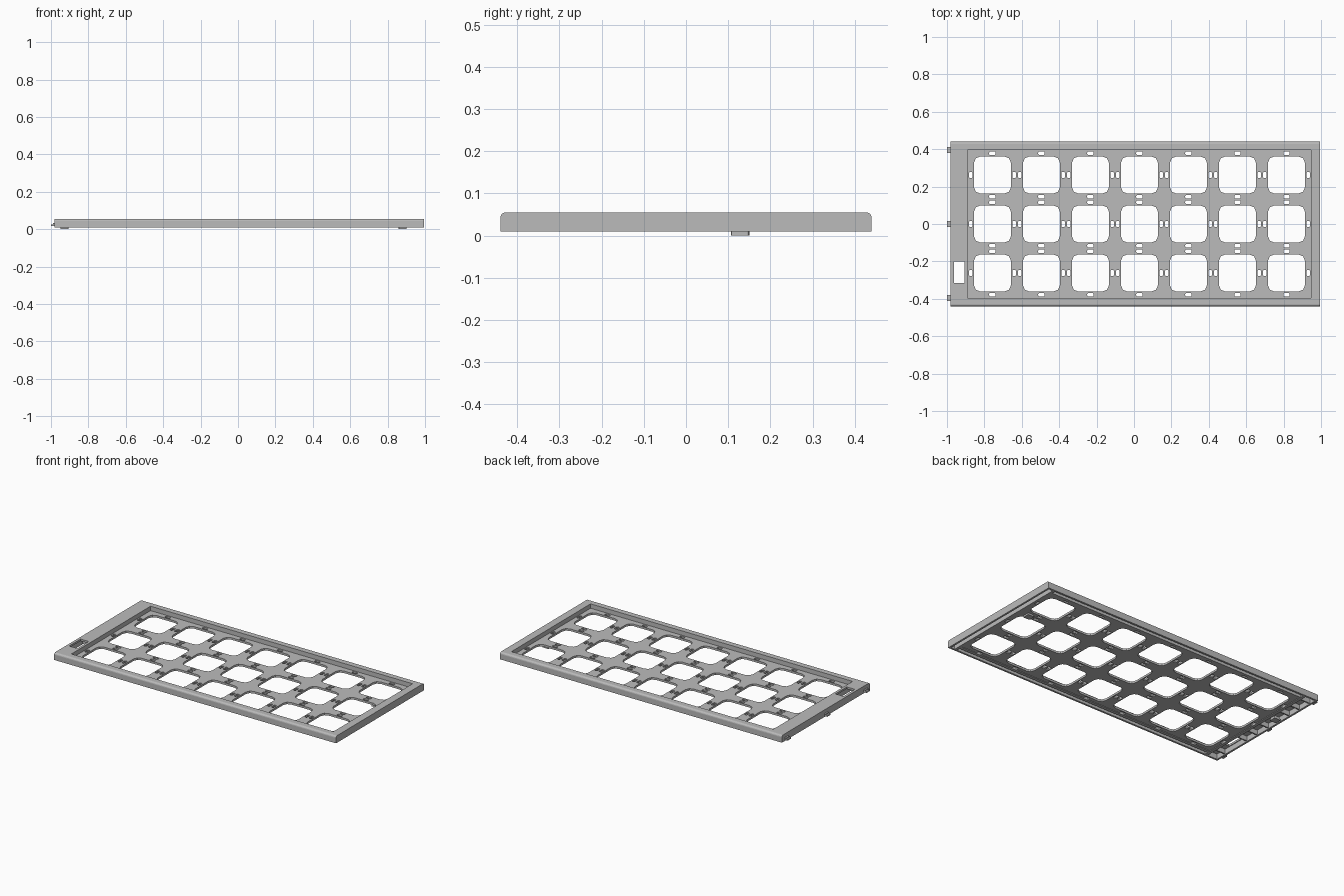
import bpy, bmesh
from mathutils import Matrix, Vector

old = bpy.data.objects.get("Cube")
if old:
    bpy.data.objects.remove(old, do_unlink=True)

grey = bpy.data.materials.new("plastic_grey")
grey.use_nodes = True
colour = (0.5, 0.5, 0.5, 1)
grey.diffuse_color = colour
grey.node_tree.nodes["Principled BSDF"].inputs["Base Color"].default_value = colour

PITCH = 0.262
COLUMNS = [0.029 + PITCH * i for i in range(-3, 4)]
ROWS = [PITCH * j for j in (-1, 0, 1)]


def add_box(bm, x0, x1, y0, y1, z0, z1, corner=0, segments=2):
    """Box between limits, with optional rounded upright edges."""
    m = Matrix.Translation(((x0 + x1) / 2, (y0 + y1) / 2, (z0 + z1) / 2))
    m = m @ Matrix.Diagonal((x1 - x0, y1 - y0, z1 - z0, 1))
    verts = bmesh.ops.create_cube(bm, size=1, matrix=m)["verts"]
    if corner:
        edges = {e for v in verts for e in v.link_edges
                 if abs(e.verts[0].co.z - e.verts[1].co.z) > 1e-4}
        bmesh.ops.bevel(bm, geom=list(edges), offset=corner,
                        segments=segments, profile=0.5, affect='EDGES')


def finish(name, bm):
    bmesh.ops.recalc_face_normals(bm, faces=bm.faces)
    mesh = bpy.data.meshes.new(name)
    bm.to_mesh(mesh)
    bm.free()
    mesh.materials.append(grey)
    ob = bpy.data.objects.new(name, mesh)
    bpy.context.collection.objects.link(ob)
    return ob


def cut(target, name, bm):
    cutter = finish(name, bm)
    cutter.hide_render = True
    cutter.hide_viewport = True
    cutter.display_type = 'WIRE'
    mod = target.modifiers.new(name, 'BOOLEAN')
    mod.operation = 'DIFFERENCE'
    mod.solver = 'EXACT'
    mod.object = cutter


# Case: rounded along its long top edges
bm = bmesh.new()
add_box(bm, -0.98, 0.995, -0.44, 0.44, 0.01, 0.055)
long_edges = [e for e in bm.edges if all(v.co.z > 0.05 for v in e.verts)
              and abs(e.verts[0].co.x - e.verts[1].co.x) > 1]
bmesh.ops.bevel(bm, geom=long_edges, offset=0.012, segments=4,
                profile=0.5, affect='EDGES')
case = finish("case", bm)

# Top pocket, then the hollow channels under the rim
bm = bmesh.new()
add_box(bm, -0.89, 0.946, -0.396, 0.396, 0.027, 0.1)
cut(case, "pocket_cutter", bm)

bm = bmesh.new()
for side in (-1, 1):
    low, high = sorted((side * 0.406, side * 0.428))
    add_box(bm, -0.88, 0.94, low, high, -0.02, 0.043)
add_box(bm, 0.956, 0.983, -0.428, 0.428, -0.02, 0.043)
add_box(bm, -0.968, -0.9, -0.428, 0.428, -0.02, 0.043)
add_box(bm, -0.88, 0.936, -0.386, 0.386, -0.02, 0.014)
cut(case, "hollow_cutter", bm)

# Key openings, each with four clip slots, and the side window
bm = bmesh.new()
for x in COLUMNS:
    for y in ROWS:
        add_box(bm, x - 0.099, x + 0.099, y - 0.099, y + 0.099, -0.05, 0.04, 0.034)
        for s in (-1, 1):
            for dx, dy, w, h in ((s * 0.116, 0, 0.009, 0.017),
                                 (0, s * 0.116, 0.017, 0.009)):
                add_box(bm, x + dx - w, x + dx + w, y + dy - h, y + dy + h,
                        -0.05, 0.04, 0.004, 1)
add_box(bm, -0.963, -0.906, -0.315, -0.2, -0.05, 0.1)
cut(case, "opening_cutter", bm)

# Stiffening ribs under the wide end
bm = bmesh.new()
for y in (-0.36, -0.17, -0.08, 0.02, 0.2, 0.29, 0.38):
    add_box(bm, -0.97, -0.898, y - 0.004, y + 0.004, 0.014, 0.045)
finish("end_ribs", bm)

# Locking tabs on the wide end
bm = bmesh.new()
for y in (-0.395, 0, 0.395):
    add_box(bm, -0.99, -0.975, y - 0.016, y + 0.016, 0.017, 0.032)
    add_box(bm, -1.0, -0.988, y - 0.016, y + 0.016, 0.017, 0.026)
finish("locking_tabs", bm)

# Small feet on posts
bm = bmesh.new()
for x in (-0.928, 0.88):
    add_box(bm, x - 0.022, x + 0.022, 0.107, 0.15, 0, 0.01, 0.005)
    add_box(bm, x - 0.018, x + 0.018, 0.111, 0.146, 0.008, 0.02)
finish("feet", bm)
